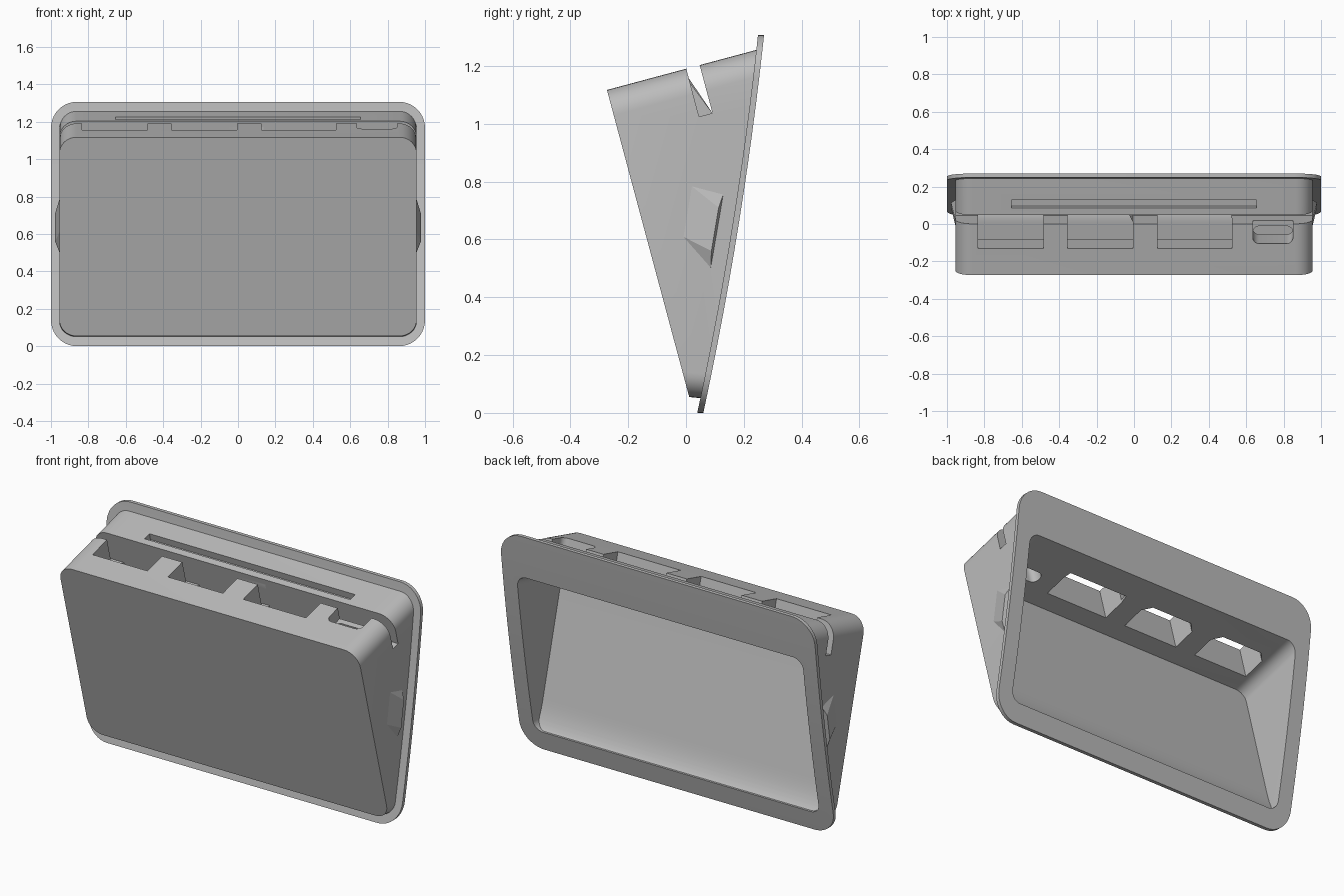
import bpy, bmesh, math
from mathutils import Vector, Matrix

old = bpy.data.objects.get("Cube")
if old:
    bpy.data.objects.remove(old)

TILT = Matrix.Rotation(math.radians(15), 3, 'X')   # the box leans forward
TOP, FRONT, CEILING = 1.15, 0.025, 0.96            # planes in the leaning frame

grey = bpy.data.materials.new("plain grey")
grey.use_nodes = True
grey.diffuse_color = (0.5, 0.5, 0.5, 1)
grey.node_tree.nodes["Principled BSDF"].inputs["Base Color"].default_value = (0.5, 0.5, 0.5, 1)


def loft(name, ring_a, ring_b):
    """Closed solid between two matching rings."""
    bm = bmesh.new()
    a = [bm.verts.new(p) for p in ring_a]
    b = [bm.verts.new(p) for p in ring_b]
    n = len(a)
    bm.faces.new(a)
    bm.faces.new(b[::-1])
    for i in range(n):
        bm.faces.new((a[i], b[i], b[(i + 1) % n], a[(i + 1) % n]))
    bmesh.ops.recalc_face_normals(bm, faces=bm.faces)
    return finish(name, bm)


def finish(name, bm):
    me = bpy.data.meshes.new(name)
    bm.to_mesh(me)
    bm.free()
    me.materials.append(grey)
    ob = bpy.data.objects.new(name, me)
    bpy.context.collection.objects.link(ob)
    return ob


def rounded(x0, x1, y0, y1, r, steps=8):
    """Rounded rectangle outline."""
    pts = []
    for k, (cx, cy) in enumerate(((x1 - r, y1 - r), (x0 + r, y1 - r), (x0 + r, y0 + r), (x1 - r, y0 + r))):
        for i in range(steps + 1):
            a = math.pi / 2 * (k + i / steps)
            pts.append((cx + r * math.cos(a), cy + r * math.sin(a)))
    return pts


def across(name, yz, w):
    """Side profile extruded across the width."""
    return loft(name, [(-w, y, z) for y, z in yz], [(w, y, z) for y, z in yz])


def deep(name, w, v0, v1, r, u0, u1, drop):
    """Rounded block running backwards, its underside falling by drop."""
    rings = [[TILT @ Vector((x, u, v)) for x, v in rounded(-w, w, low, v1, r)]
             for u, low in ((u0, v0), (u1, v0 - drop))]
    return loft(name, *rings)


def down(name, xu, v0, v1=1.3):
    """Plan outline cut down through the top."""
    return loft(name, *[[TILT @ Vector((x, u, v)) for x, u in xu] for v in (v0, v1)])


def box(x0, x1, y0, y1):
    return [(x0, y0), (x1, y0), (x1, y1), (x0, y1)]


def combine(ob, other, operation):
    mod = ob.modifiers.new(operation, 'BOOLEAN')
    mod.operation, mod.solver, mod.object = operation, 'EXACT', other
    bpy.context.view_layer.objects.active = ob
    bpy.ops.object.modifier_apply(modifier=mod.name)
    bpy.data.objects.remove(other)


def rim(offset, steps=14):
    """Gently bowed back line, bottom to top."""
    pts = []
    for i in range(steps + 1):
        t = -0.05 + 1.1 * i / steps
        pts.append((0.06 + 0.21 * t + 0.07 * t * (1 - t) - offset, 1.307 * t))
    return pts


# Bowed flange with rounded corners
flange = across("flange", rim(0) + rim(0.021)[::-1], 1.1)
outline = rounded(-1, 1, 0, 1.307, 0.14, 10)
combine(flange, loft("flange_outline", [(x, -1, z) for x, z in outline],
                     [(x, 1, z) for x, z in outline]), 'INTERSECT')

# Wedge-shaped housing trimmed to the flange
housing = deep("wedge_housing", 0.955, 0.05, TOP, 0.09, FRONT, 0.75, 0.27)
combine(housing, across("back_trim", rim(0.01) + [(-1, 1.5), (-1, -0.1)], 1.2), 'INTERSECT')
combine(housing, flange, 'UNION')

# Hollow inside, with a soft curve along the bottom
cavity = deep("cavity", 0.91, 0.114, CEILING, 0.06, 0, 1, 0.268)
p0, p1, p2 = Vector((0.0, 0.26)), Vector((0.036, 0.125)), Vector((0.085, 0.1))
curve = [p0.lerp(p1, i / 8).lerp(p1.lerp(p2, i / 8), i / 8) for i in range(9)]
side = [(-0.267, 1.26)] + [tuple(p) for p in curve] + [(0.6, 0.09), (0.6, 1.4)]
combine(cavity, across("cavity_profile", side, 1.1), 'INTERSECT')
combine(housing, cavity, 'DIFFERENCE')

# Slot across the whole top, and a shallow groove behind it
slot0, slot1 = 0.309, 0.357
combine(housing, down("cross_slot", box(-1.1, 1.1, slot0, slot1), 0.978), 'DIFFERENCE')
combine(housing, down("rear_groove", box(-0.655, 0.655, 0.396, 0.442), 1.11), 'DIFFERENCE')

# Three openings through the top
for x0, x1, c in ((-0.835, -0.485, 0.045), (-0.355, -0.005, 0.045), (0.125, 0.525, 0.01)):
    plan = [(x0, 0.173), (x1, 0.173), (x1, slot0), (x1 - c, slot1), (x0 + c, slot1), (x0, slot0)]
    combine(housing, down("top_opening", plan, 0.88), 'DIFFERENCE')

# Small rounded hole with a shallow lead into the slot
combine(housing, down("small_hole", rounded(0.635, 0.85, 0.199, 0.278, 0.035), 0.88), 'DIFFERENCE')
combine(housing, down("hole_lead", box(0.635, 0.85, 0.24, 0.33), 1.08), 'DIFFERENCE')

# Ramped catches on both sides
for s, name in ((1, "left_catch"), (-1, "right_catch")):
    bm = bmesh.new()
    for x, y, z in ((0.95, -0.03, 0.62), (0.95, 0.0, 0.8), (0.95, 0.085, 0.49), (0.95, 0.132, 0.765),
                    (0.978, 0.088, 0.56), (0.978, 0.113, 0.71)):
        bm.verts.new((s * x, y, z))
    bmesh.ops.convex_hull(bm, input=bm.verts)
    bmesh.ops.recalc_face_normals(bm, faces=bm.faces)
    finish(name, bm)

# Smooth the rounded corners, keep edges sharp
bpy.ops.object.select_all(action='DESELECT')
housing.select_set(True)
bpy.context.view_layer.objects.active = housing
bpy.ops.object.shade_smooth_by_angle(angle=math.radians(30))
